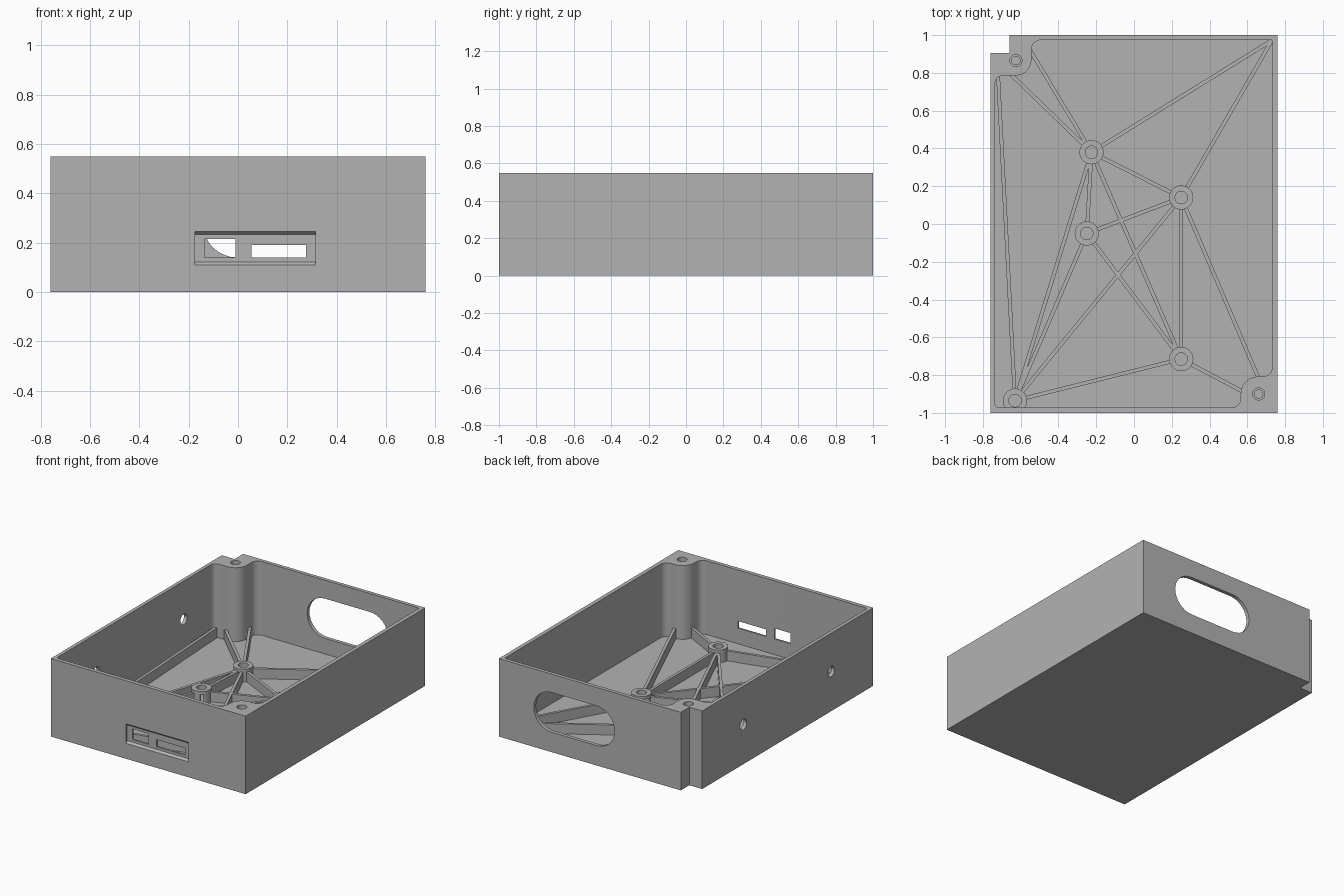
import bpy
import bmesh
from math import pi, sin, cos
from mathutils import Vector

cube = bpy.data.objects.get("Cube")
if cube:
    bpy.data.objects.remove(cube, do_unlink=True)

grey = bpy.data.materials.new("light_grey")
grey.use_nodes = True
COLOUR = (0.45, 0.45, 0.45, 1)
grey.diffuse_color = COLOUR
grey.node_tree.nodes["Principled BSDF"].inputs["Base Color"].default_value = COLOUR

# Map profile coordinates (u, v) and depth w to x, y, z for each extrusion axis
AXES = {"x": lambda u, v, w: (w, u, v),
        "y": lambda u, v, w: (u, w, v),
        "z": lambda u, v, w: (u, v, w)}


def prism(name, points, start, end, axis="z"):
    """Extrude a closed profile along an axis."""
    bm = bmesh.new()
    place = AXES[axis]
    lower = [bm.verts.new(place(p[0], p[1], start)) for p in points]
    upper = [bm.verts.new(place(p[0], p[1], end)) for p in points]
    bm.faces.new(lower[::-1])
    bm.faces.new(upper)
    for i in range(len(points)):
        bm.faces.new((lower[i - 1], lower[i], upper[i], upper[i - 1]))
    bmesh.ops.recalc_face_normals(bm, faces=bm.faces[:])
    mesh = bpy.data.meshes.new(name)
    bm.to_mesh(mesh)
    bm.free()
    mesh.materials.append(grey)
    obj = bpy.data.objects.new(name, mesh)
    bpy.context.collection.objects.link(obj)
    return obj


def rect(u0, u1, v0, v1):
    return [(u0, v0), (u1, v0), (u1, v1), (u0, v1)]


def circle(u, v, r, n=32):
    return [(u + r * cos(2 * pi * i / n), v + r * sin(2 * pi * i / n)) for i in range(n)]


def slot(u0, u1, v, r, n=16):
    """Round-ended slot between two arc centres."""
    arc = [(r * sin(pi * i / n), r * cos(pi * i / n)) for i in range(n + 1)]
    return [(u1 + a, v + b) for a, b in arc] + [(u0 - a, v - b) for a, b in arc]


def rounded(corners, steps=10):
    """Fillet each right-angled (u, v, radius) corner of a polygon."""
    out = []
    for i, (u, v, r) in enumerate(corners):
        p = Vector((u, v))
        a = (Vector(corners[i - 1][:2]) - p).normalized() * r
        b = (Vector(corners[(i + 1) % len(corners)][:2]) - p).normalized() * r
        centre = p + a + b
        for k in range(steps + 1):
            t = pi / 2 * k / steps
            out.append(centre - b * cos(t) - a * sin(t))
    return out


def cut(obj, cutters):
    """Subtract the cutters one by one, then discard them."""
    for c in cutters:
        c.hide_render = True
        mod = obj.modifiers.new("cut", "BOOLEAN")
        mod.operation = "DIFFERENCE"
        mod.solver = "EXACT"
        mod.object = c
        bpy.context.view_layer.update()
        deps = bpy.context.evaluated_depsgraph_get()
        mesh = bpy.data.meshes.new_from_object(obj.evaluated_get(deps))
        obj.modifiers.clear()
        obj.data = mesh
        bpy.data.objects.remove(c, do_unlink=True)


FLOOR, HEIGHT = 0.03, 0.55

# Tray body with a notched back corner
body = prism("tray_body", [(-0.76, -1), (0.76, -1), (0.76, 1), (-0.66, 1),
                           (-0.66, 0.905), (-0.76, 0.905)], 0, HEIGHT)

# Cavity that leaves thin walls and two rounded corner posts
cavity = rounded([(-0.735, -0.972, 0.02), (0.565, -0.972, 0.05), (0.565, -0.808, 0.09),
                  (0.732, -0.808, 0.05), (0.732, 0.974, 0.01), (-0.543, 0.974, 0.05),
                  (-0.543, 0.785, 0.085), (-0.735, 0.785, 0.04)])
cutters = [prism("cavity", cavity, FLOOR, 0.7)]

# Stepped screw holes in the corner posts
for x, y in ((-0.625, 0.865), (0.66, -0.9)):
    cutters.append(prism("post_hole", circle(x, y, 0.032), 0.5, 0.75))
    cutters.append(prism("post_pilot", circle(x, y, 0.022), 0.3, 0.52))

# Handle slot in the back wall
cutters.append(prism("handle_slot", slot(-0.003, 0.347, 0.28, 0.14), 0.9, 1.1, "y"))

# Front port recess with sloped top and bottom, and two port openings
cutters.append(prism("port_recess", [(-1.01, 0.10), (-0.985, 0.122), (-0.985, 0.233),
                                     (-1.01, 0.255)], -0.175, 0.315, "x"))
cutters.append(prism("square_port", rect(-0.135, -0.01, 0.14, 0.215), -1.1, -0.9, "y"))
cutters.append(prism("wide_port", rect(0.055, 0.275, 0.14, 0.19), -1.1, -0.9, "y"))

# Two round holes in the right-hand wall
for y in (0.446, -0.53):
    cutters.append(prism("side_hole", circle(y, 0.28, 0.037), -0.85, -0.65, "x"))
cut(body, cutters)

# Standoffs with screw holes
bosses = {"a": (-0.225, 0.38), "b": (0.25, 0.14), "c": (-0.25, -0.05),
          "d": (0.25, -0.715), "e": (-0.63, -0.935)}
parts = [body]
for key, (x, y) in bosses.items():
    boss = prism("standoff_" + key, circle(x, y, 0.064), FLOOR - 0.01, 0.12)
    cut(boss, [prism("standoff_hole", circle(x, y, 0.033), FLOOR, 0.2)])
    parts.append(boss)

# Stiffening ribs between standoffs, corner posts and the far corner
anchors = {"post_side": (-0.66, 0.80), "post_inner": (-0.55, 0.92), "post_wall": (-0.72, 0.79),
           "corner": (0.73, 0.972), "front_post_back": (0.665, -0.83),
           "front_post_side": (0.60, -0.90)}
points = {**bosses, **anchors}
links = ["a b", "a c", "a d", "a e", "b c", "b d", "b e", "c d", "c e", "d e",
         "a post_side", "a post_inner", "a corner", "b corner",
         "b front_post_back", "d front_post_side", "e post_wall"]
for link in links:
    k0, k1 = link.split()
    p, q = Vector(points[k0]), Vector(points[k1])
    d = (q - p).normalized()
    p += d * 0.05
    if k1 in bosses:
        q -= d * 0.05
    side = Vector((-d.y, d.x)) * 0.01
    parts.append(prism("rib_" + k0 + "_" + k1, [p - side, q - side, q + side, p + side],
                       FLOOR - 0.01, 0.10))

# Smooth curved walls while keeping hard edges
bpy.ops.object.select_all(action="DESELECT")
for obj in parts:
    obj.select_set(True)
bpy.context.view_layer.objects.active = body
bpy.ops.object.shade_smooth_by_angle(angle=pi / 6)
